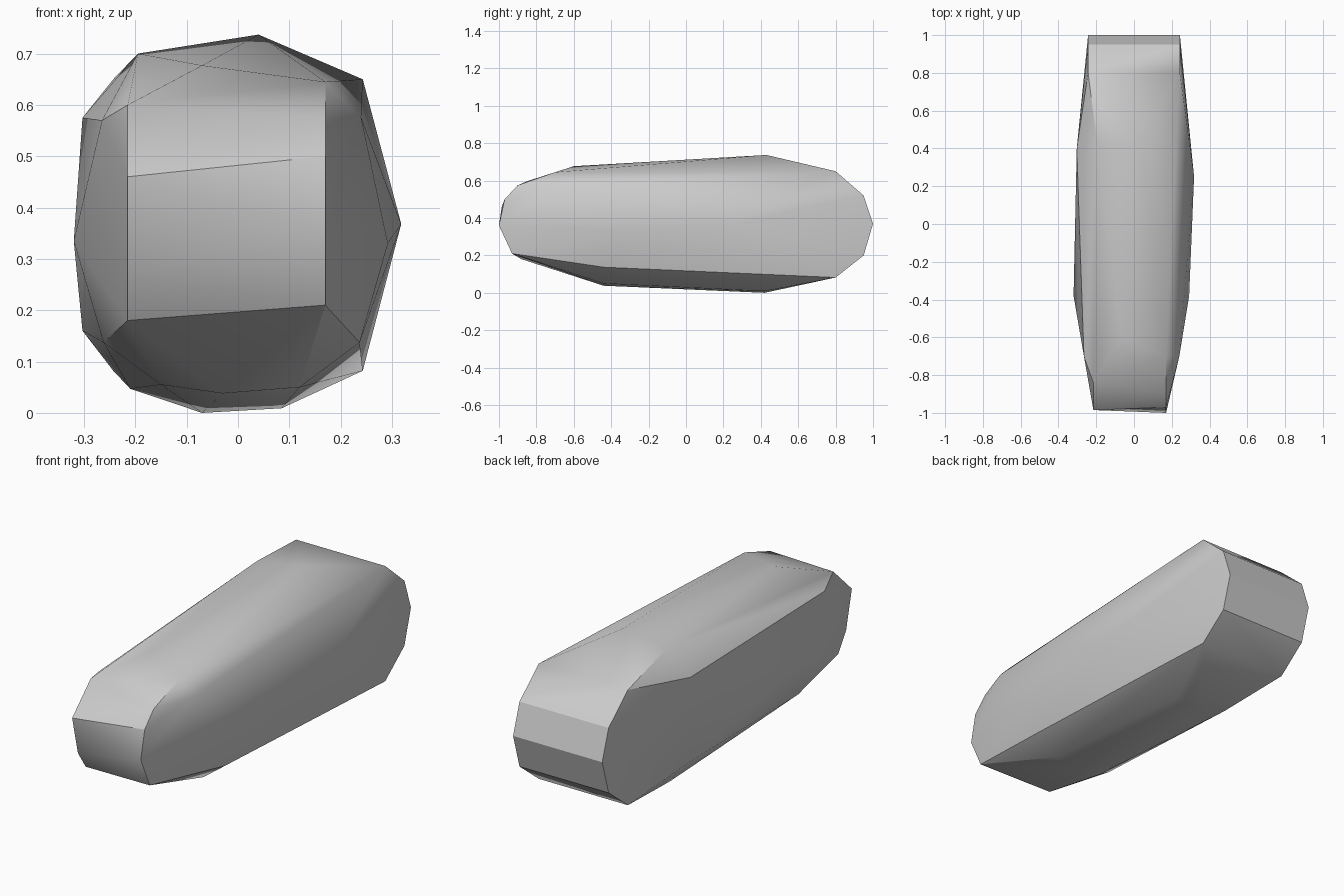
import bpy
import bmesh

# Remove the default object only
default_cube = bpy.data.objects.get("Cube")
if default_cube is not None:
    bpy.data.objects.remove(default_cube, do_unlink=True)


def make_material(name, color):
    """Create a plain single-colour material."""
    material = bpy.data.materials.new(name)
    material.use_nodes = True
    material.diffuse_color = color
    shader = material.node_tree.nodes["Principled BSDF"]
    shader.inputs["Base Color"].default_value = color
    shader.inputs["Roughness"].default_value = 0.9
    return material


def profile_at_x(x, profile):
    """Place a list of (y, z) profile points in the plane at x."""
    return [(x, y, z) for y, z in profile]


def section_at_y(y, section):
    """Place a list of (x, z) section points in the plane at y."""
    return [(x, y, z) for x, z in section]


def build_convex_stone(name, corners, material):
    """Wrap the corner points in a convex shell and make it an object."""
    shell = bmesh.new()
    for corner in corners:
        shell.verts.new(corner)
    hull = bmesh.ops.convex_hull(shell, input=shell.verts[:])
    leftovers = {
        item
        for item in hull["geom_interior"] + hull["geom_unused"]
        if isinstance(item, bmesh.types.BMVert) and not item.link_faces
    }
    bmesh.ops.delete(shell, geom=list(leftovers), context="VERTS")
    bmesh.ops.recalc_face_normals(shell, faces=shell.faces[:])
    mesh = bpy.data.meshes.new(name)
    shell.to_mesh(mesh)
    shell.free()
    mesh.materials.append(material)
    stone = bpy.data.objects.new(name, mesh)
    bpy.context.collection.objects.link(stone)
    return stone


# Rounded back end, the same bevelled profile on both sides
back_profile = [(.8, .65), (.95, .52), (1, .37), (.95, .2), (.8, .082)]
corners = []
for side in (-1, 1):
    corners += profile_at_x(side * .243, back_profile)

# Chipped front end, slightly different on each side
corners += profile_at_x(.17, [(-.7, .645), (-.9, .575), (-.97, .5),
                              (-1, .36), (-.93, .21)])
corners += profile_at_x(-.215, [(-.84, .6), (-.985, .46),
                                (-.94, .27), (-.88, .18)])

# Broad sides: shoulder edges and the bulges between them
shoulders = [(.24, -.7, .575), (-.265, -.7, .57), (-.303, .4, .575),
             (-.303, .4, .16), (.237, -.44, .137), (-.262, -.5, .137)]
bulges = [(.318, .25, .368), (.292, -.38, .33), (-.32, -.38, .335)]
corners += shoulders + bulges

# Uneven top ridge
corners += section_at_y(.43, [(.04, .737), (-.195, .7)])
corners += [(-.07, -.6, .677)]

# Worn underside
corners += section_at_y(.42, [(.085, .009), (-.07, 0), (-.21, .047)])
corners += section_at_y(-.44, [(.12, .05), (-.03, .038), (-.15, .055)])

stone_grey = make_material("stone grey", (.6, .6, .6, 1))
stone = build_convex_stone("long_stone", corners, stone_grey)

# Soft shading over shallow creases, crisp chipped edges
bpy.ops.object.select_all(action="DESELECT")
stone.select_set(True)
bpy.context.view_layer.objects.active = stone
bpy.ops.object.shade_smooth_by_angle(angle=.52)
